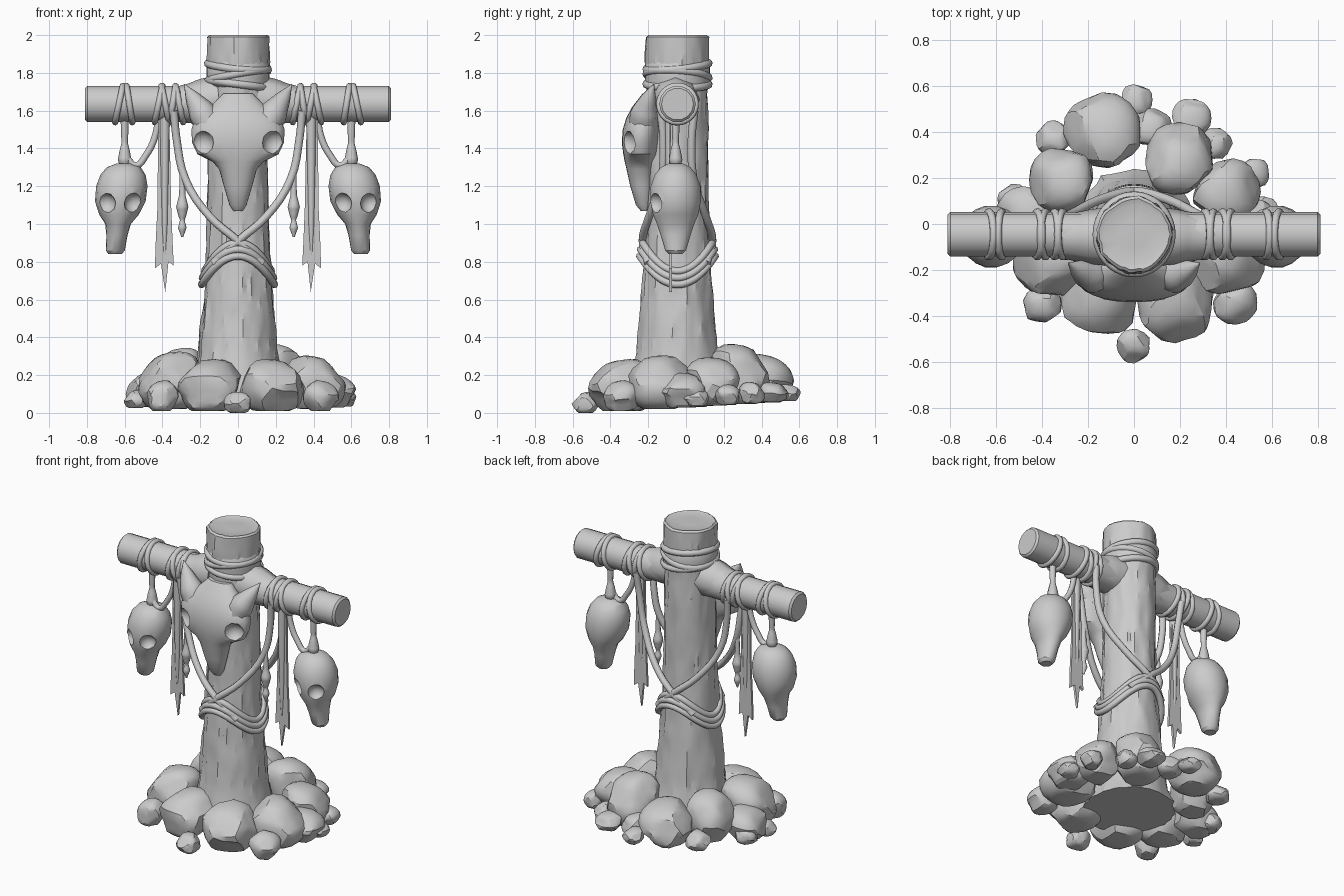
import bpy, bmesh, math, random
from mathutils import Vector, noise

random.seed(7)
if "Cube" in bpy.data.objects:
    bpy.data.objects.remove(bpy.data.objects["Cube"])

GREY = (0.6, 0.6, 0.6, 1)
mat = bpy.data.materials.new("plain grey")
mat.use_nodes = True
mat.diffuse_color = GREY
mat.node_tree.nodes["Principled BSDF"].inputs["Base Color"].default_value = GREY

MID = -0.045          # y of the post axis
SIDES = (1, -1)


def finish(name, bm, angle=40):
    bmesh.ops.recalc_face_normals(bm, faces=bm.faces)
    mesh = bpy.data.meshes.new(name)
    bm.to_mesh(mesh)
    bm.free()
    mesh.materials.append(mat)
    ob = bpy.data.objects.new(name, mesh)
    bpy.context.collection.objects.link(ob)
    smooth(ob, angle)
    return ob


def smooth(ob, angle):
    bpy.ops.object.select_all(action='DESELECT')
    ob.select_set(True)
    bpy.context.view_layer.objects.active = ob
    bpy.ops.object.shade_smooth_by_angle(angle=math.radians(angle))


def power_of(value, power):
    return math.copysign(abs(value) ** power, value)


def loft(name, rings, sides=20, power=1.0, rough=None, angle=40):
    """Skin horizontal rings given as (x, y, z, half width, half depth)."""
    bm = bmesh.new()
    loops = []
    for x, y, z, rx, ry in rings:
        loop = []
        for i in range(sides):
            a = math.tau * i / sides
            k = rough(a, z) if rough else 1
            loop.append(bm.verts.new((x + power_of(math.cos(a), power) * rx * k,
                                      y + power_of(math.sin(a), power) * ry * k, z)))
        loops.append(loop)
    for low, high in zip(loops, loops[1:]):
        for i in range(sides):
            j = (i + 1) % sides
            bm.faces.new((low[i], low[j], high[j], high[i]))
    bm.faces.new(loops[0])
    bm.faces.new(loops[-1])
    return finish(name, bm, angle)


def tube(name, points, radius, closed=False, taper=None):
    """Round cord through the points."""
    curve = bpy.data.curves.new(name, 'CURVE')
    curve.dimensions = '3D'
    curve.bevel_depth = radius
    curve.bevel_resolution = 2
    curve.resolution_u = 4
    curve.use_fill_caps = True
    spline = curve.splines.new('BEZIER')
    spline.bezier_points.add(len(points) - 1)
    spline.use_cyclic_u = closed
    for i, (bp, p) in enumerate(zip(spline.bezier_points, points)):
        bp.co = p
        bp.handle_left_type = bp.handle_right_type = 'AUTO'
        bp.radius = taper[i] if taper else 1
    temp = bpy.data.objects.new(name, curve)
    bpy.context.collection.objects.link(temp)
    graph = bpy.context.evaluated_depsgraph_get()
    bm = bmesh.new()
    bm.from_mesh(temp.evaluated_get(graph).to_mesh())
    bpy.data.objects.remove(temp)
    bmesh.ops.remove_doubles(bm, verts=bm.verts, dist=0.0005)
    return finish(name, bm, 50)


def carve(ob, spots):
    """Cut round sockets given as (position, radius)."""
    for pos, r in spots:
        bm = bmesh.new()
        bmesh.ops.create_icosphere(bm, subdivisions=2, radius=r)
        bmesh.ops.translate(bm, verts=bm.verts, vec=pos)
        cutter = finish("cutter", bm)
        cutter.hide_render = True
        mod = ob.modifiers.new("socket", 'BOOLEAN')
        mod.object, mod.solver = cutter, 'EXACT'
        bpy.context.view_layer.objects.active = ob
        bpy.ops.object.modifier_apply(modifier=mod.name)
        bpy.data.objects.remove(cutter)
    smooth(ob, 30)


def profile(z, table):
    for (z0, r0), (z1, r1) in zip(table, table[1:]):
        if z <= z1:
            return r0 + (r1 - r0) * (z - z0) / (z1 - z0)
    return table[-1][1]


# Post: rough trunk that flares at the foot
TRUNK = [(0.05, 0.275), (0.14, 0.24), (0.3, 0.21), (0.6, 0.183), (1.0, 0.16),
         (1.7, 0.155), (1.86, 0.162), (2, 0.16)]


def bark(a, z):
    v = Vector((math.cos(a), math.sin(a), z * 0.8))
    return 1 + 0.05 * noise.noise(v * 3) + 0.04 * noise.noise(v * 7) + 0.04 * noise.noise(v * 11)


heights = [0.05 + 1.94 * i / 44 for i in range(45)]
trunk = [(0, MID, z, profile(z, TRUNK), profile(z, TRUNK) * 1.03) for z in heights]
trunk += [(0, MID, 2, 0.15, 0.152), (0, MID, 1.992, 0.13, 0.13), (0, MID, 1.995, 0.06, 0.06)]
loft("post", trunk, 48, rough=bark, angle=28)

# Crossbeam with swollen collars beside the post
bm = bmesh.new()
bmesh.ops.create_cone(bm, cap_ends=True, segments=14, radius1=0.097, radius2=0.097, depth=1.62)
bmesh.ops.bevel(bm, geom=[e for e in bm.edges if abs(e.verts[0].co.z - e.verts[1].co.z) < 0.1],
                offset=0.012, segments=1, affect='EDGES')
for v in bm.verts:
    v.co = Vector((v.co.z, v.co.y + MID, 1.635 + v.co.x))
finish("crossbeam", bm)
for s in SIDES:
    tube("beam_collar", [(s * x, MID - 0.01, z) for x, z in ((0.1, 1.66), (0.18, 1.65), (0.24, 1.64), (0.3, 1.635))],
         0.1, taper=[1.28, 1.2, 1.08, 0.98])

# Cloth band and cords wound round the top of the post
loft("top_band", [(0, MID, z, r, r * 1.03) for z, r in
                  ((1.72, 0.15), (1.735, 0.165), (1.78, 0.168), (1.84, 0.168), (1.86, 0.155))], 28)
for z, tilt in ((1.74, 0.02), (1.785, -0.03), (1.835, 0.022)):
    ring = [math.tau * i / 16 for i in range(16)]
    tube("top_binding", [(0.159 * math.cos(a), MID + 0.165 * math.sin(a), z + tilt * math.cos(a + z * 9))
                         for a in ring], 0.021, True)

# Cords wound round the beam
for s in SIDES:
    for x, lean in ((0.31, 0.02), (0.345, -0.015), (0.385, 0.02), (0.42, -0.02), (0.575, 0.015), (0.63, -0.02)):
        ring = [math.tau * i / 12 for i in range(12)]
        tube("beam_binding", [(s * (x + lean * math.sin(a)), MID + 0.096 * math.cos(a), 1.635 + 0.096 * math.sin(a))
                              for a in ring], 0.017, True)

# Long cords that cross on the front and back of the post
for s in SIDES:
    for f in SIDES:
        path = [(0.34, 0.09, 1.6), (0.325, 0.075, 1.45), (0.28, 0.085, 1.24), (0.15, 0.15, 1.04),
                (0, 0.185, 0.91), (-0.13, 0.155, 0.79)]
        tube("crossing_cord", [(s * x, MID - f * y, z) for x, y, z in path], 0.021)

# Sagging loops round the waist of the post
for level, r in ((0.755, 0.185), (0.79, 0.181), (0.825, 0.17)):
    ring = [math.tau * i / 20 for i in range(20)]
    tube("waist_loop", [(r * 1.04 * math.cos(a), MID + r * 1.08 * math.sin(a), level - 0.075 * math.cos(2 * a))
                        for a in ring], 0.02, True)

# Large horned skull on the front
skull = loft("large_skull", [
    (0, -0.22, 1.07, 0.025, 0.02), (0, -0.225, 1.1, 0.045, 0.04), (0, -0.235, 1.2, 0.075, 0.06),
    (0, -0.24, 1.29, 0.1, 0.075), (0, -0.24, 1.33, 0.135, 0.085), (0, -0.24, 1.37, 0.215, 0.092),
    (0, -0.24, 1.43, 0.243, 0.1), (0, -0.235, 1.5, 0.247, 0.1), (0, -0.225, 1.56, 0.225, 0.092),
    (0, -0.21, 1.62, 0.15, 0.075), (0, -0.19, 1.69, 0.08, 0.04)], 24, 0.9)
carve(skull, [((s * 0.195, -0.325, 1.43), 0.068) for s in SIDES])
for s in SIDES:
    tube("horn", [(s * 0.15, -0.225, 1.52), (s * 0.19, -0.22, 1.59), (s * 0.235, -0.2, 1.66),
                  (s * 0.285, -0.17, 1.74)], 0.065, taper=[1.2, 1.15, 0.7, 0.04])

# Small hanging skulls with hangers
HEAD = [(0.84, 0.035, 0.035), (0.86, 0.05, 0.056), (0.94, 0.056, 0.08), (1.0, 0.068, 0.1),
        (1.05, 0.105, 0.122), (1.12, 0.134, 0.136), (1.2, 0.136, 0.134), (1.26, 0.12, 0.112),
        (1.3, 0.09, 0.08), (1.32, 0.04, 0.04)]
for s in SIDES:
    small = loft("small_skull", [(s * (0.62 + (1.15 - z) * 0.1), -0.055, z, w, d) for z, w, d in HEAD], 18)
    carve(small, [((s * (0.625 + e * 0.077), -0.175, 1.11), 0.056) for e in SIDES])
    tube("skull_hanger", [(s * 0.6, MID - 0.01, z) for z in (1.56, 1.48, 1.43, 1.38, 1.34, 1.3)], 0.024,
         taper=[0.9, 0.8, 0.7, 1.2, 1.5, 1])
    tube("side_cord", [(s * x, MID - 0.02, z) for x, z in
                       ((0.42, 1.57), (0.44, 1.46), (0.49, 1.36), (0.54, 1.31), (0.59, 1.35))], 0.018)

# Long feathers: flat outline with three tips
OUTLINE = [(-0.025, 1.58), (-0.03, 1.4), (-0.036, 1.1), (-0.044, 0.9), (-0.05, 0.78), (-0.022, 0.8),
           (-0.005, 0.64), (0.018, 0.79), (0.05, 0.765), (0.045, 0.92), (0.036, 1.1), (0.034, 1.4), (0.03, 1.58)]
for s in SIDES:
    bm = bmesh.new()
    face = bm.faces.new([bm.verts.new((s * (0.39 + x), MID - 0.045, z)) for x, z in OUTLINE])
    new = bmesh.ops.extrude_face_region(bm, geom=[face])["geom"]
    bmesh.ops.translate(bm, vec=(0, 0.016, 0), verts=[g for g in new if isinstance(g, bmesh.types.BMVert)])
    finish("feather", bm, 30)
    tube("feather_quill", [(s * 0.388, MID - 0.04, z) for z in (1.6, 1.35, 1.0, 0.8)], 0.02,
         taper=[1.4, 1.2, 0.8, 0.2])
    # Beaded tassel
    tube("tassel", [(s * 0.295, MID - 0.08, z) for z in
                    (1.3, 1.2, 1.15, 1.09, 1.05, 1.02, 0.98, 0.93)], 0.025,
         taper=[0.5, 0.6, 0.7, 1.3, 0.9, 0.5, 0.9, 0.2])

# Rocks heaped round the foot: x, y, radius, top
ROCKS = [(-0.14, 0.4, 0.16, 0.31), (0.2, 0.28, 0.15, 0.36), (-0.31, 0.19, 0.135, 0.34), (0.4, 0.14, 0.14, 0.29),
         (-0.15, -0.32, 0.16, 0.28), (0.18, -0.34, 0.165, 0.28), (-0.36, -0.16, 0.16, 0.32),
         (0.4, -0.14, 0.16, 0.3), (-0.46, 0.03, 0.13, 0.22), (0.49, -0.02, 0.13, 0.21),
         (0.01, 0.54, 0.065, 0.15), (0.25, 0.46, 0.08, 0.16), (0.08, 0.42, 0.08, 0.18),
         (-0.35, 0.37, 0.075, 0.16), (0.36, 0.35, 0.065, 0.16), (0.52, 0.22, 0.065, 0.15),
         (-0.52, 0.1, 0.07, 0.14), (-0.4, -0.35, 0.08, 0.17), (0.44, -0.34, 0.09, 0.17),
         (0, -0.53, 0.07, 0.11), (0.56, 0.05, 0.065, 0.13), (-0.54, -0.08, 0.06, 0.12)]
for x, y, r, top in ROCKS:
    bm = bmesh.new()
    bmesh.ops.create_icosphere(bm, subdivisions=3, radius=1)
    # Boxy ball chipped by random flat cuts
    for v in bm.verts:
        v.co = Vector([power_of(c, 0.85) for c in v.co])
    for i in range(13):
        a = 2.4 * i + random.uniform(-0.4, 0.4)
        n = Vector((math.cos(a), math.sin(a), random.uniform(-0.7, 0.9))).normalized()
        cut = random.uniform(0.82, 0.95)
        for v in bm.verts:
            v.co -= n * max(0, v.co.dot(n) - cut)
    floor = max(0, 0.03 + 0.06 * y)
    half = (top - floor) * 0.53
    outward = Vector((x, y - MID)).normalized()
    for v in bm.verts:
        out = v.co.xy.dot(outward)
        drop = 0.2 * out * half * (1 if v.co.z > 0 else 0.2)
        v.co = Vector((x + v.co.x * r * 1.08, y + v.co.y * r * 1.08,
                       max(floor, top + (v.co.z - 1) * half - drop)))
    bmesh.ops.dissolve_limit(bm, angle_limit=0.03, verts=bm.verts, edges=bm.edges)
    finish("rock", bm, 26)
